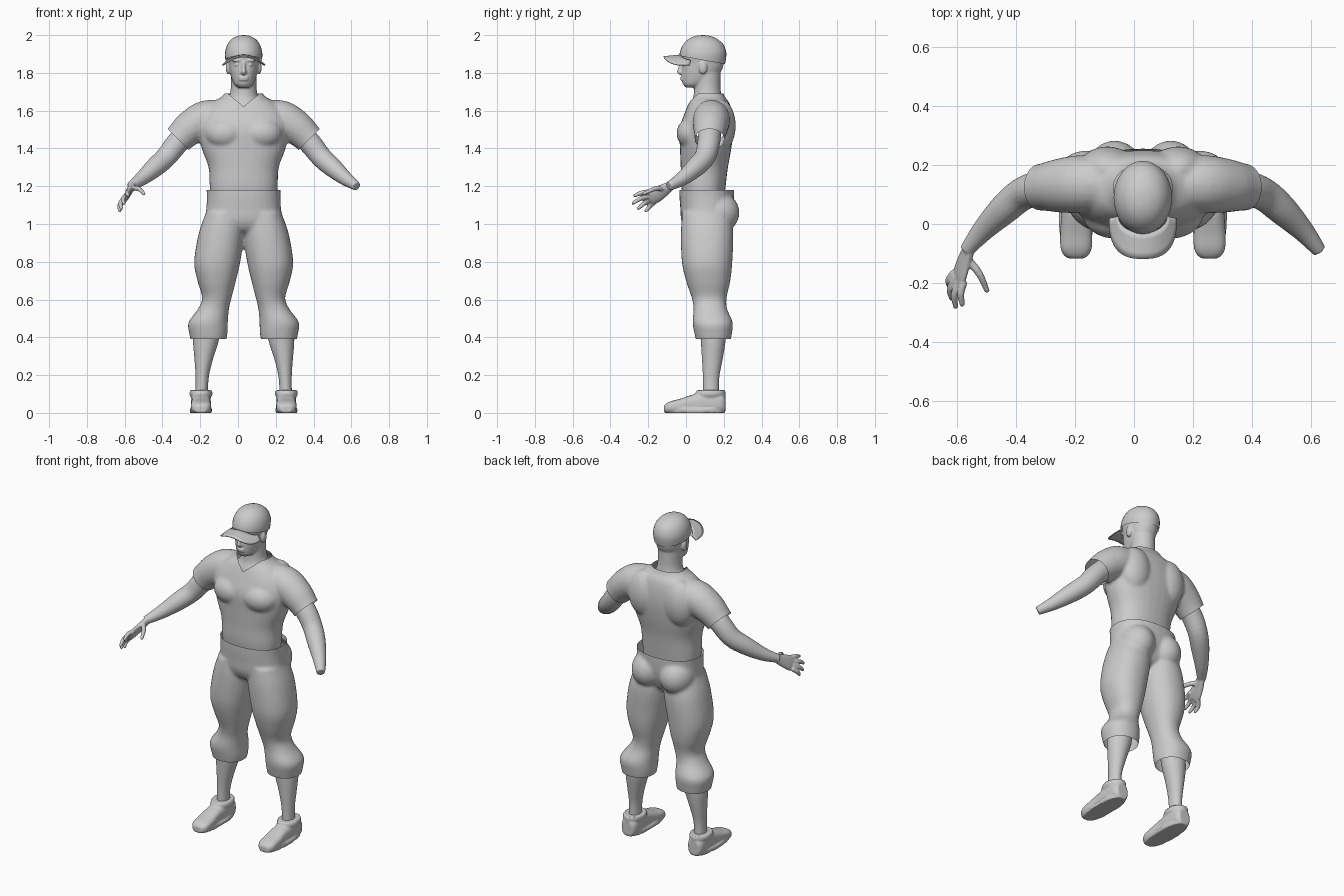
import bpy, bmesh, math
from mathutils import Vector, Matrix

cube = bpy.data.objects.get("Cube")
if cube:
    bpy.data.objects.remove(cube, do_unlink=True)

X, Y, Z = Vector((1, 0, 0)), Vector((0, 1, 0)), Vector((0, 0, 1))
SHIFT = 0.03  # body midline, offset because only one hand is present

clay = bpy.data.materials.new("plain_grey")
clay.use_nodes = True
clay.diffuse_color = (0.6, 0.6, 0.6, 1)
clay.node_tree.nodes["Principled BSDF"].inputs["Base Color"].default_value = clay.diffuse_color


def spline(rows, steps=4):
    """Smooth curve through rows of equal length."""
    pts = [Vector(r) for r in rows]
    out = []
    for i in range(len(pts) - 1):
        p, q = pts[i], pts[i + 1]
        m = (q - pts[i - 1]) / 2 if i else q - p
        k = (pts[i + 2] - p) / 2 if i + 2 < len(pts) else q - p
        for j in range(steps):
            t = j / steps
            out.append(p + m * t + (3 * (q - p) - 2 * m - k) * t**2 + (2 * (p - q) + m + k) * t**3)
    return out + [pts[-1]]


def loft(bm, rows, a=X, b=None, power=2, n=32):
    """Skin rings (x, y, z, radius a, radius b); without b the rings follow the path."""
    path = spline(rows)
    rings = []
    for i, row in enumerate(path):
        u, v = a, b
        if b is None:
            t = (path[min(i + 1, len(path) - 1)] - path[max(i - 1, 0)]).to_3d().normalized()
            u = (a - t * a.dot(t)).normalized()
            v = t.cross(u)
        ring = []
        for s in range(n):
            c, d = math.cos(math.tau * s / n), math.sin(math.tau * s / n)
            c, d = (math.copysign(abs(w) ** (2 / power), w) for w in (c, d))
            ring.append(bm.verts.new(Vector(row[:3]) + u * c * row[3] + v * d * row[4]))
        rings.append(ring)
    faces = [bm.faces.new(rings[0]), bm.faces.new(rings[-1])]
    for r, q in zip(rings, rings[1:]):
        faces += [bm.faces.new((r[i], r[(i + 1) % n], q[(i + 1) % n], q[i])) for i in range(n)]
    bmesh.ops.recalc_face_normals(bm, faces=faces)


def column(bm, rows, side=1, power=2):
    """Upright loft from rows of (height, centre x, half width, front y, back y)."""
    loft(bm, [(side * x, (f + k) / 2, z, w, (k - f) / 2) for z, x, w, f, k in rows], X, Y, power)


def tube(bm, rows, side=1, a=Y):
    """Round limb from rows of (x, y, z, radius)."""
    loft(bm, [(side * x, y, z, r, r) for x, y, z, r in rows], a, n=20)


def ball(bm, centre, size):
    bmesh.ops.create_uvsphere(bm, u_segments=24, v_segments=16, radius=1,
                              matrix=Matrix.Translation(centre) @ Matrix.Diagonal((*size, 1)))


def trim(bm, planes, where=lambda c: True):
    """Remove the faces in front of every plane, inside the chosen region."""
    for co, no in planes:
        faces = [f for f in bm.faces if where(f.calc_center_median())]
        geom = {g for f in faces for g in (f, *f.edges, *f.verts)}
        bmesh.ops.bisect_plane(bm, geom=list(geom), plane_co=co, plane_no=no, dist=1e-5)
    gone = []
    for f in bm.faces:
        c = f.calc_center_median()
        if where(c) and all((c - Vector(co)).dot(Vector(no)) > 0 for co, no in planes):
            gone.append(f)
    bmesh.ops.delete(bm, geom=gone, context="FACES")


def finish(name, bm, voxel=0, smooth=4, cuts=(), thick=0):
    """Fuse the parts into one skin, trim its openings and place it."""
    mesh = bpy.data.meshes.new(name)
    bm.to_mesh(mesh)
    obj = bpy.data.objects.new(name, mesh)
    bpy.context.collection.objects.link(obj)
    if voxel:
        fuse = obj.modifiers.new("fuse", "REMESH")
        fuse.mode, fuse.voxel_size = "VOXEL", voxel
        soft = obj.modifiers.new("soften", "SMOOTH")
        soft.factor, soft.iterations = 0.5, smooth
        mesh = bpy.data.meshes.new_from_object(obj.evaluated_get(bpy.context.evaluated_depsgraph_get()))
        obj.modifiers.clear()
        obj.data = mesh
    bm.clear()
    bm.from_mesh(mesh)
    for planes, where in cuts:
        trim(bm, planes, where)
    bm.to_mesh(mesh)
    bm.free()
    mesh.materials.clear()
    mesh.materials.append(clay)
    for p in mesh.polygons:
        p.use_smooth = True
        p.material_index = 0
    if thick:
        shell = obj.modifiers.new("thickness", "SOLIDIFY")
        shell.thickness, shell.offset = thick, 0
    obj.location.x = SHIFT


everywhere = lambda c: True

# Shirt: torso, chest and shoulder blade masses, short sleeves
bm = bmesh.new()
column(bm, [(1.1, 0, .172, -.01, .2), (1.2, 0, .18, -.025, .21), (1.3, 0, .186, -.028, .222),
            (1.4, 0, .222, -.032, .24), (1.5, 0, .24, -.035, .25), (1.58, 0, .225, -.01, .245),
            (1.64, 0, .17, .015, .23), (1.675, 0, .115, .035, .205), (1.72, 0, .08, .045, .19)], power=2.3)
for s in (1, -1):
    ball(bm, (s * .095, .035, 1.48), (.11, .085, .085))
    ball(bm, (s * .12, .185, 1.52), (.1, .078, .14))
    tube(bm, [(.1, .13, 1.58, .08), (.2, .135, 1.556, .098), (.28, .13, 1.51, .092),
              (.34, .125, 1.455, .08), (.4, .12, 1.395, .076)], s)
cuts = [([((s * .347, .12, 1.448), (s * .7, 0, -.7))], lambda c: abs(c.x) > .262 and c.z > 1.3) for s in (1, -1)]
cuts += [([((0, 0, 1.692), Z)], everywhere),
         ([((0, 0, 1.622), (s * .82, 0, 1)) for s in (1, -1)], lambda c: c.y < .1 and c.z > 1.55)]
finish("shirt", bm, .009, 5, cuts)

# Trousers: hips, seat and two baggy legs gathered below the knee
bm = bmesh.new()
column(bm, [(1.22, 0, .2, -.035, .255), (1.15, 0, .195, -.035, .255), (1.08, 0, .198, -.03, .25),
            (1.02, 0, .205, -.025, .235), (.97, 0, .19, 0, .21), (.94, 0, .1, .05, .17)], power=2.3)
for s in (1, -1):
    ball(bm, (s * .095, .17, 1.06), (.1, .113, .11))
    column(bm, [(1.06, .1, .1, -.02, .23), (.95, .117, .121, -.027, .25), (.8, .14, .122, -.022, .245),
                (.7, .143, .102, 0, .235), (.61, .142, .078, .03, .215), (.55, .16, .082, .04, .218),
                (.48, .188, .104, .035, .247), (.42, .187, .101, .045, .243), (.36, .186, .088, .06, .232)], s, 2.2)
finish("trousers", bm, .01, 4, [([((0, 0, 1.18), Z)], everywhere), ([((0, 0, .39), -Z)], everywhere)])

# Head, neck and upper chest
bm = bmesh.new()
column(bm, [(1.54, 0, .15, .01, .2), (1.62, 0, .115, .018, .2), (1.67, 0, .08, .038, .19),
            (1.72, 0, .068, .042, .183), (1.8, 0, .068, .04, .183)])
column(bm, [(1.722, 0, .03, .0, .08), (1.74, 0, .05, -.016, .11), (1.77, 0, .064, -.022, .16),
            (1.81, 0, .074, -.023, .187), (1.85, 0, .08, -.02, .2), (1.9, 0, .086, -.022, .2),
            (1.94, 0, .06, .01, .17)], power=2.2)
ball(bm, (0, -.024, 1.803), (.017, .022, .014))
loft(bm, [(0, -.014, 1.86, .009, .012), (0, -.026, 1.83, .01, .014), (0, -.034, 1.806, .012, .016)], X, Y)
for z in (1.764, 1.775):
    ball(bm, (0, -.018, z), (.027, .013, .006))
for s in (1, -1):
    ball(bm, (s * .082, .09, 1.827), (.013, .022, .034))
    ball(bm, (s * .032, -.006, 1.866), (.03, .018, .009))
    ball(bm, (s * .033, -.004, 1.843), (.016, .015, .008))
finish("head", bm, .005, 3)

# Cap crown with its lower edge sloping to the nape
bm = bmesh.new()
column(bm, [(1.82, 0, .088, -.025, .2), (1.87, 0, .097, -.034, .211), (1.91, 0, .098, -.032, .213),
            (1.95, 0, .086, -.015, .198), (1.98, 0, .062, .015, .165), (1.996, 0, .03, .052, .125),
            (2, 0, .002, .088, .092)])
finish("cap_crown", bm, cuts=[([((0, .02, 1.88), (0, -.18, -1))], everywhere)])

# Cap brim: an arched plate round the front of the crown
bm = bmesh.new()
steps, bands = 32, 4
grid = []
for i in range(steps + 1):
    t = math.pi * i / steps
    c, d = math.cos(t), math.sin(t)
    inner = Vector((.083 * c, .025 - .055 * d))
    outer = Vector((.113 * math.copysign(abs(c) ** .75, c), .02 - .138 * d ** .75))
    row = []
    for j in range(bands + 1):
        p = inner.lerp(outer, j / bands)
        row.append(bm.verts.new((p.x, p.y, 1.897 - 4.4 * p.x**2 + .1 * min(p.y, 0))))
    grid.append(row)
for r, q in zip(grid, grid[1:]):
    for j in range(bands):
        bm.faces.new((r[j], r[j + 1], q[j + 1], q[j]))
finish("cap_brim", bm, thick=.006)

# Arms: the right one carries a hand, the left one ends at the wrist
fingers = {"index": [(.607, -.195, 1.17), (.617, -.235, 1.165), (.612, -.272, 1.15)],
           "middle": [(.62, -.19, 1.15), (.638, -.24, 1.135), (.634, -.28, 1.11)],
           "ring": [(.632, -.18, 1.135), (.652, -.22, 1.11), (.648, -.252, 1.083)],
           "little": [(.638, -.165, 1.12), (.657, -.19, 1.095), (.655, -.212, 1.07)],
           "thumb": [(.588, -.125, 1.19), (.553, -.17, 1.185), (.528, -.225, 1.16)]}
for side, s in (("left", 1), ("right", -1)):
    bm = bmesh.new()
    tube(bm, [(.26, .13, 1.52, .06), (.35, .12, 1.43, .06), (.41, .1, 1.355, .056), (.47, .05, 1.3, .052),
              (.54, -.02, 1.24, .038), (.598, -.09, 1.2, .024)], s)
    if side == "right":
        across = Vector((-.3, .5, -.75))
        loft(bm, [(-.585, -.075, 1.207, .024, .02), (-.603, -.12, 1.178, .036, .018),
                  (-.618, -.165, 1.152, .045, .016), (-.626, -.195, 1.138, .04, .012)], across)
        for joints in fingers.values():
            tube(bm, [(*p, r) for p, r in zip(joints, (.014, .0125, .009))], s, across)
            x, y, z = joints[-1]
            ball(bm, (s * x, y, z), (.009,) * 3)
    finish(side + "_arm", bm, .005, 3)

# Calves and shoes
for side, s in (("left", 1), ("right", -1)):
    bm = bmesh.new()
    column(bm, [(.5, .188, .07, .07, .21), (.39, .199, .069, .078, .21), (.28, .212, .048, .085, .193),
                (.18, .22, .034, .09, .175), (.05, .224, .033, .09, .175)], s)
    finish(side + "_calf", bm)
    bm = bmesh.new()
    upper = [(.208, .035, .09), (.18, .05, .105), (.1, .052, .108), (.04, .05, .098), (-.03, .054, .075),
             (-.08, .053, .062), (-.105, .042, .05), (-.117, .025, .038)]
    loft(bm, [(s * .226, y, h / 2, w, h / 2) for y, w, h in upper], X, Z, 2.8)
    column(bm, [(0, .226, .057, -.11, .207), (.022, .226, .06, -.116, .21)], s, 2.6)
    column(bm, [(.08, .226, .052, .05, .205), (.1, .226, .061, .05, .21), (.12, .226, .057, .056, .208)], s)
    finish(side + "_shoe", bm, .006, 2)
